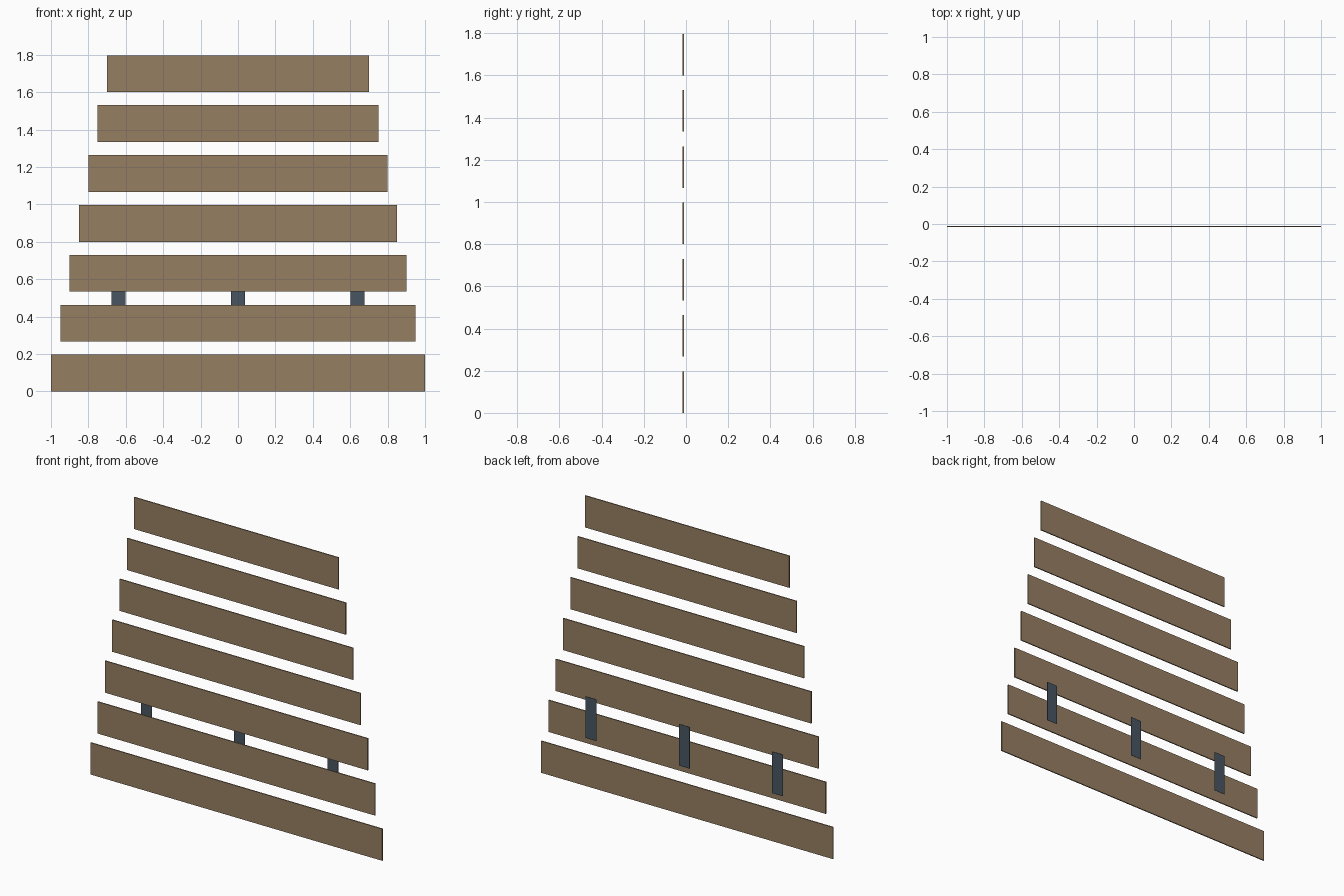
import bpy

if "Cube" in bpy.data.objects:
    bpy.data.objects.remove(bpy.data.objects["Cube"])


def material(name, rgb):
    mat = bpy.data.materials.new(name)
    mat.diffuse_color = (*rgb, 1.0)
    mat.use_nodes = True
    mat.node_tree.nodes["Principled BSDF"].inputs["Base Color"].default_value = mat.diffuse_color
    return mat


def box(name, center, size, mat):
    bpy.ops.mesh.primitive_cube_add(size=1, location=center)
    obj = bpy.context.object
    obj.name = name
    obj.scale = size
    bpy.ops.object.transform_apply(location=False, rotation=False, scale=True)
    obj.data.materials.append(mat)
    return obj


wood = material("weathered wood", (0.305, 0.212, 0.122))
steel = material("dark blue steel", (0.065, 0.091, 0.120))

# Seven horizontal slats, each shorter than the one below
SLAT_HEIGHT, PITCH, SLAT_DEPTH = 0.197, 0.2667, 0.007
for i in range(7):
    box(f"slat_{i + 1}",
        (0, -0.0135, SLAT_HEIGHT / 2 + i * PITCH),
        (2.0 - 0.1 * i, SLAT_DEPTH, SLAT_HEIGHT), wood)

# Three thin straps standing just behind the second and third slats
for side, x in (("left", -0.638), ("middle", 0.0), ("right", 0.638)):
    box(f"strap_{side}", (x, 0.0165, 0.442), (0.075, 0.001, 0.258), steel)
